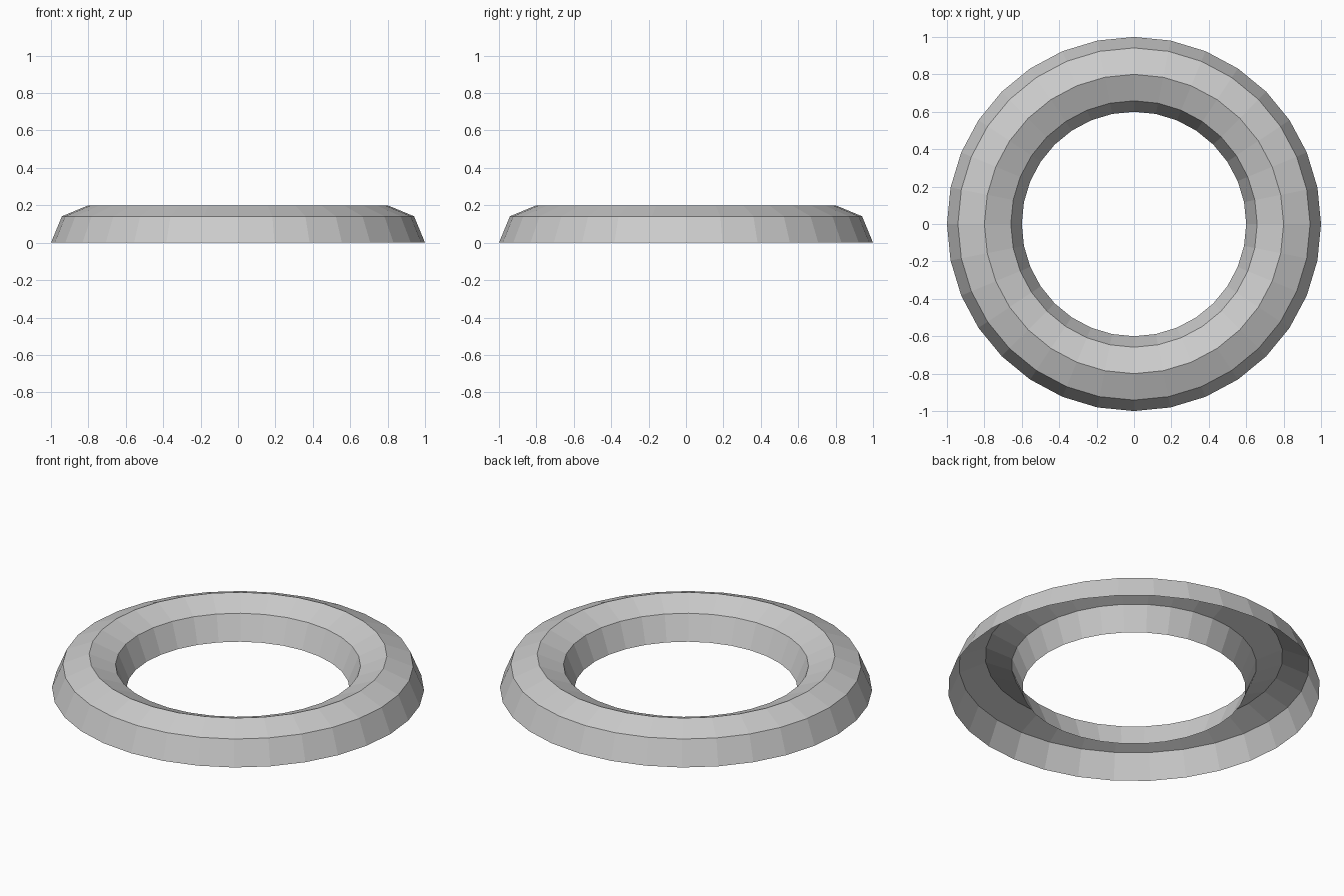
import bpy, bmesh
from math import sin, cos, pi

if "Cube" in bpy.data.objects:
    bpy.data.objects.remove(bpy.data.objects["Cube"])

MAJOR, MINOR = 0.8, 0.2   # ring radius, tube radius
SIDES, ARC = 32, 4        # steps around the ring, steps over the half tube

# Half-tube ring: upper half of a low-poly torus, open underneath
bm = bmesh.new()
rings = []
for i in range(SIDES):
    a = 2 * pi * i / SIDES
    ring = []
    for j in range(ARC + 1):
        t = pi * j / ARC
        r = MAJOR + MINOR * cos(t)
        ring.append(bm.verts.new((r * cos(a), r * sin(a), MINOR * sin(t))))
    rings.append(ring)

for i in range(SIDES):
    p, q = rings[i], rings[(i + 1) % SIDES]
    for j in range(ARC):
        bm.faces.new((p[j], q[j], q[j + 1], p[j + 1]))

mesh = bpy.data.meshes.new("half_ring")
bm.to_mesh(mesh)
bm.free()
bpy.context.collection.objects.link(bpy.data.objects.new("half_ring", mesh))
